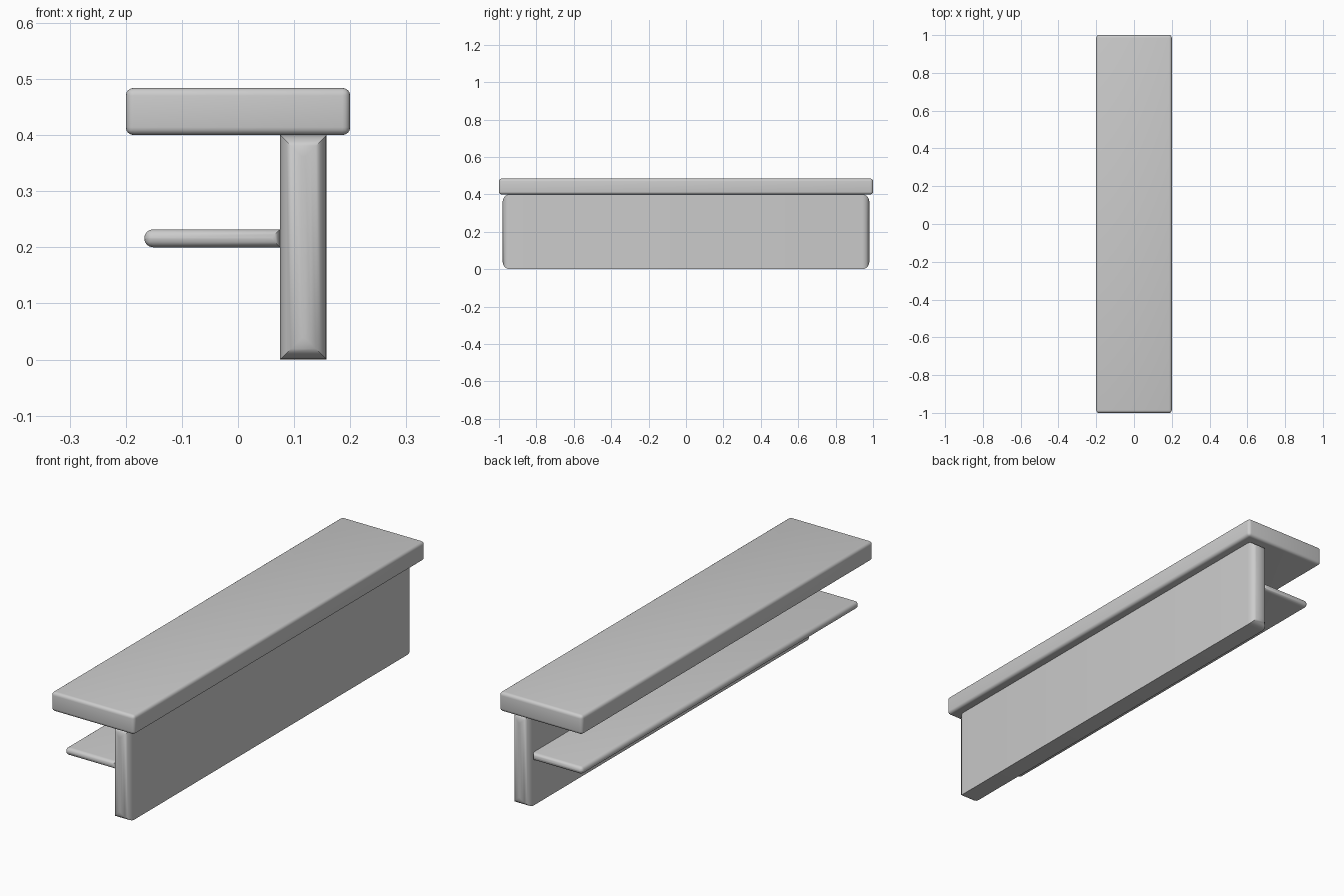
import bpy, bmesh
from mathutils import Vector
from math import radians

if "Cube" in bpy.data.objects:
    bpy.data.objects.remove(bpy.data.objects["Cube"])


def rounded_box(name, lo, hi, radius, pick, segments=4):
    """Box between two corners; edges accepted by pick(edge, lo, hi) are rounded."""
    lo, hi = Vector(lo), Vector(hi)
    centre, size = (lo + hi) / 2, hi - lo
    bm = bmesh.new()
    bmesh.ops.create_cube(bm, size=1)
    for v in bm.verts:
        v.co = Vector(a * b for a, b in zip(v.co, size))
    edges = [e for e in bm.edges if pick(e, size / 2)]
    bmesh.ops.bevel(bm, geom=edges, offset=radius, offset_type='OFFSET',
                    segments=segments, profile=0.5, affect='EDGES', clamp_overlap=True)
    mesh = bpy.data.meshes.new(name)
    bm.to_mesh(mesh)
    bm.free()
    obj = bpy.data.objects.new(name, mesh)
    obj.location = centre
    bpy.context.collection.objects.link(obj)
    bpy.context.view_layer.objects.active = obj
    obj.select_set(True)
    bpy.ops.object.shade_smooth_by_angle(angle=radians(35))
    obj.select_set(False)
    return obj


def every_edge(e, half):
    return True


def end_edges(e, half):
    # edges around the two y ends
    a, b = (v.co.y for v in e.verts)
    return abs(a - b) < 1e-5


def end_and_free_edges(e, half):
    # the y ends plus the long edges on the free (-x) side
    return end_edges(e, half) or all(v.co.x < 0 for v in e.verts)


# Top slab
rounded_box("counter_top", (-0.2, -1, 0.4), (0.2, 1, 0.484), 0.014, every_edge)
# Upright panel with rounded ends
rounded_box("upright_panel", (0.075, -0.98, 0), (0.158, 0.98, 0.4), 0.038, end_edges, 6)
# Thin shelf on the inner side
rounded_box("shelf", (-0.167, -0.953, 0.2), (0.075, 0.953, 0.232), 0.0155, end_and_free_edges)
